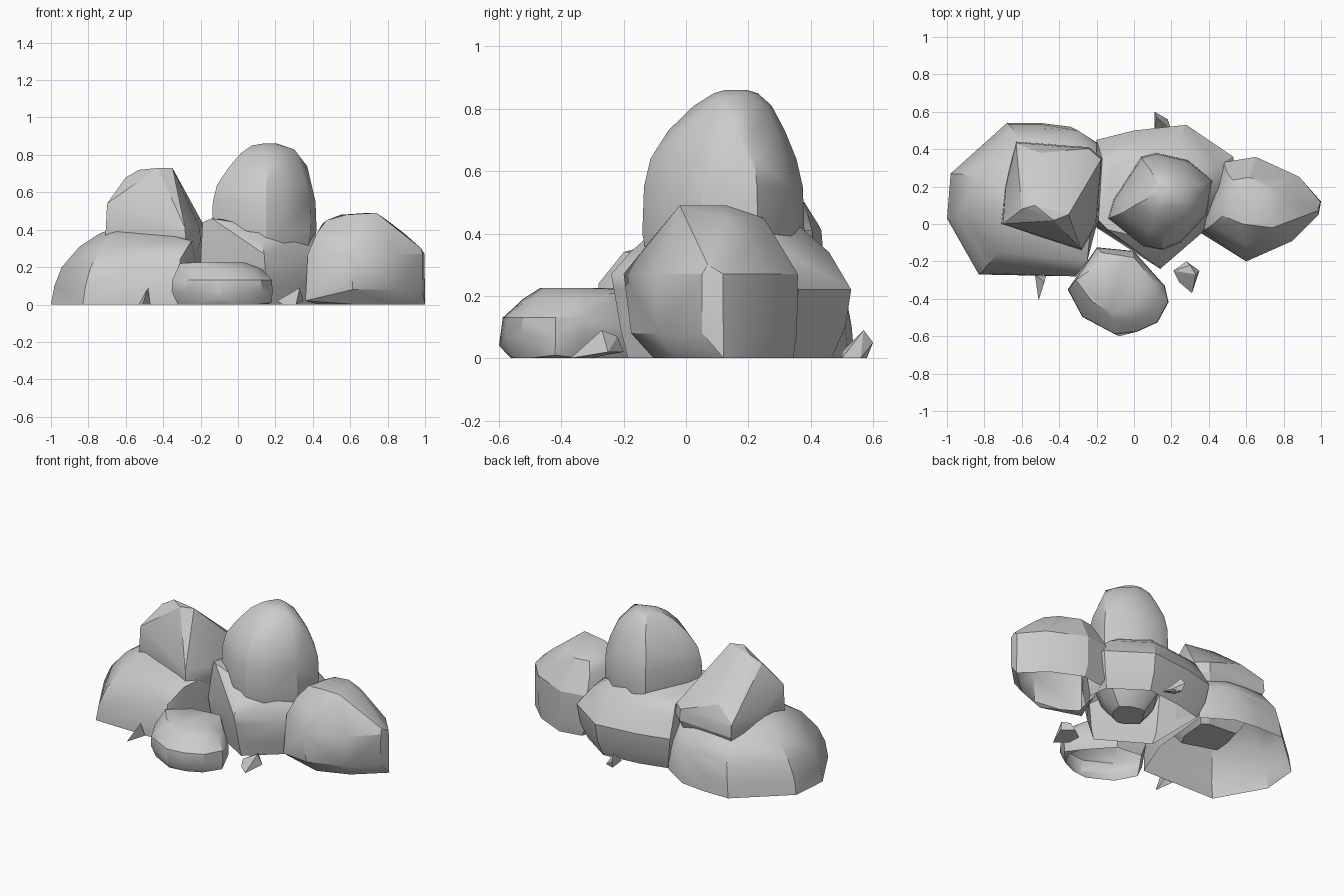
import bpy, bmesh, math


def rock(name, outline, levels, extra=(), angle=32):
    """Hull of a plan outline repeated at levels (z, scale, dx, dy), plus ridge points."""
    xs, ys = [p[0] for p in outline], [p[1] for p in outline]
    cx, cy = (min(xs) + max(xs)) / 2, (min(ys) + max(ys)) / 2
    bm = bmesh.new()
    for z, s, dx, dy in levels:
        for x, y in outline:
            bm.verts.new((cx + (x - cx) * s + dx, cy + (y - cy) * s + dy, z))
    for p in extra:
        bm.verts.new(p)
    bmesh.ops.convex_hull(bm, input=bm.verts[:])
    bmesh.ops.delete(bm, geom=[v for v in bm.verts if not v.link_faces], context='VERTS')
    # rocks resting on the ground are open underneath
    ground = [f for f in bm.faces if all(v.co.z < 0.001 for v in f.verts)]
    bmesh.ops.delete(bm, geom=ground, context='FACES')
    bmesh.ops.recalc_face_normals(bm, faces=bm.faces[:])
    me = bpy.data.meshes.new(name)
    bm.to_mesh(me)
    bm.free()
    ob = bpy.data.objects.new(name, me)
    bpy.context.collection.objects.link(ob)
    bpy.ops.object.select_all(action='DESELECT')
    ob.select_set(True)
    bpy.context.view_layer.objects.active = ob
    bpy.ops.object.shade_smooth_by_angle(angle=math.radians(angle))
    return ob


# base boulders
rock("left_base_boulder",
     [(-1, .03), (-.98, .27), (-.68, .54), (-.5, .54), (-.34, .52), (-.16, .41),
      (-.2, 0), (-.31, -.28), (-.83, -.27)],
     [(0, 1, 0, 0), (.1, .98, .01, 0), (.2, .91, .02, .01), (.31, .73, .04, .01),
      (.38, .45, .03, 0), (.40, .3, .02, 0)],
     [(-.31, -.28, .24), (-.25, -.2, .34), (-.2, .3, .34), (-.3, .5, .22)])

rock("center_base_boulder",
     [(-.2, .44), (0, .49), (.28, .52), (.53, .35), (.55, .2), (.36, -.06),
      (.15, -.24), (-.2, -.03)],
     [(0, .86, 0, 0), (.1, .95, 0, .01), (.22, 1, 0, .01), (.34, .84, -.03, 0),
      (.42, .6, -.06, 0)],
     [(-.19, .02, .44), (-.14, -.03, .46), (.14, -.24, .27), (-.17, .35, .40)])

rock("right_base_boulder",
     [(.35, -.04), (.6, -.19), (.84, -.1), (.99, .05), (1, .12), (.88, .26),
      (.64, .37), (.46, .34), (.4, .2)],
     [(0, .8, .02, .03), (.08, .95, .01, 0), (.27, .96, .01, 0), (.38, .72, -.02, 0),
      (.45, .5, -.04, .02)],
     [(1, .12, 0), (.36, -.05, .02), (.6, -.2, .27), (.98, .07, .3), (.74, -.02, .49),
      (.7, .13, .49), (.58, 0, .48), (.55, .14, .48), (.45, .1, .43)], 28)

rock("front_boulder",
     [(-.36, -.35), (-.28, -.5), (-.1, -.595), (.02, -.58), (.13, -.53), (.19, -.42),
      (.17, -.33), (0, -.14), (-.2, -.12)],
     [(0, .86, 0, 0), (.07, .98, 0, 0), (.13, .97, 0, 0), (.19, .78, 0, .02),
      (.225, .55, -.03, .02)],
     [(-.31, -.3, .22), (0, -.18, .22), (-.08, -.6, .04), (.18, -.42, .01)])

# upper boulders
rock("upper_left_boulder",
     [(-.71, 0), (-.69, .2), (-.63, .44), (-.52, .41), (-.24, .41), (-.17, .35),
      (-.2, 0), (-.28, -.14), (-.5, -.07)],
     [(.08, .5, 0, 0), (.2, .8, 0, 0), (.34, 1, 0, 0), (.41, .98, 0, 0)],
     [(-.7, 0, .54), (-.63, .43, .42), (-.5, .38, .5), (-.6, .08, .68),
      (-.53, .1, .72), (-.43, .02, .73), (-.35, .05, .73)], 25)

rock("upper_center_boulder",
     [(-.14, .03), (-.11, .13), (.04, .36), (.12, .38), (.29, .34), (.42, .23),
      (.39, .05), (.25, -.1), (.15, -.14), (.05, -.12)],
     [(.03, .4, 0, 0), (.13, .72, 0, 0), (.25, .9, 0, 0), (.4, 1, 0, 0), (.55, .98, 0, 0),
      (.64, .9, 0, 0), (.73, .72, .01, .01), (.81, .48, .01, .03), (.85, .27, .01, .04),
      (.86, .14, .03, .04)],
     [(.3, .1, .83), (.37, .16, .74)], 28)

# loose pebbles
PEBBLES = [
    [(.24, -.31, 0), (.31, -.37, 0), (.35, -.25, .02), (.28, -.20, .02),
     (.33, -.27, .09), (.21, -.25, .02), (.3, -.22, .07)],
    [(-.51, -.41, 0), (-.47, -.28, 0), (-.53, -.27, 0), (-.48, -.31, .09)],
    [(.11, .5, .02), (.2, .5, 0), (.18, .56, 0), (.12, .58, 0), (.11, .6, .05), (.12, .57, .09)],
]
for i, pts in enumerate(PEBBLES):
    rock(f"pebble_{i + 1}", [p[:2] for p in pts], [], pts, 10)
